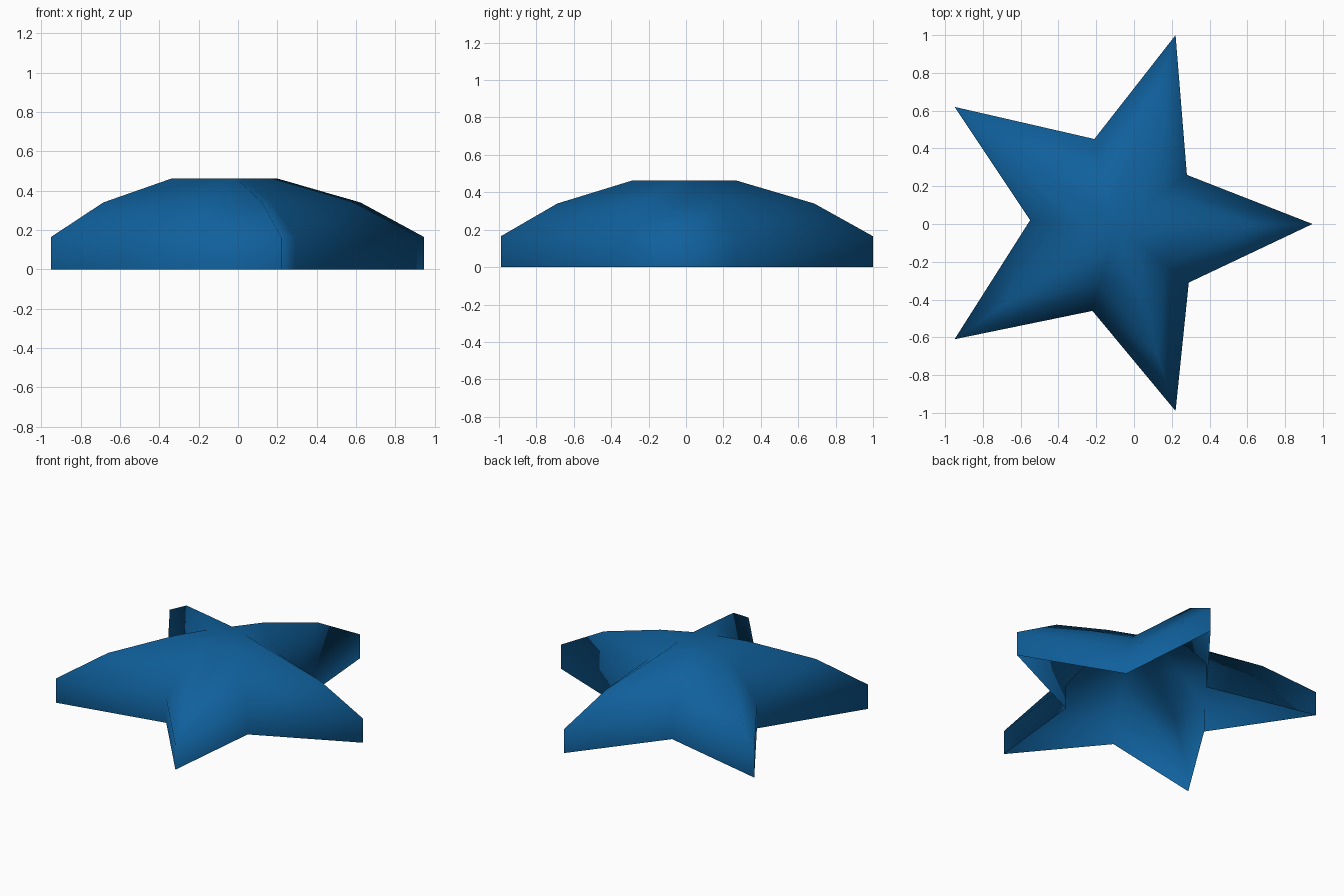
import bpy, bmesh

if "Cube" in bpy.data.objects:
    bpy.data.objects.remove(bpy.data.objects["Cube"])

# Five-pointed star outline: tips and notches, counter-clockwise
OUTLINE = [(0.945, 0.0), (0.28, 0.26), (0.22, 1.0), (-0.21, 0.45), (-0.95, 0.62),
           (-0.55, 0.02), (-0.95, -0.61), (-0.22, -0.46), (0.22, -0.99), (0.29, -0.31)]
# Height and scale of every ring, from the open bottom rim to the flat top
RINGS = [(0.0, 1.0), (0.165, 1.0), (0.34, 0.69), (0.462, 0.283)]
CENTRE = (-0.095, -0.015)

blue = bpy.data.materials.new("deep blue")
blue.diffuse_color = (0.005, 0.118, 0.335, 1)
blue.use_nodes = True
blue.node_tree.nodes["Principled BSDF"].inputs["Base Color"].default_value = blue.diffuse_color

# Star shell: stacked rings, closed at the top and hollow below
bm = bmesh.new()
rings = []
for z, s in RINGS:
    rings.append([bm.verts.new((CENTRE[0] + (x - CENTRE[0]) * s,
                                CENTRE[1] + (y - CENTRE[1]) * s, z))
                  for x, y in OUTLINE])
n = len(OUTLINE)
for low, high in zip(rings, rings[1:]):
    for i in range(n):
        j = (i + 1) % n
        bm.faces.new((low[i], low[j], high[j], high[i]))

# Top cap
top = bm.verts.new((*CENTRE, RINGS[-1][0]))
for i in range(n):
    bm.faces.new((rings[-1][i], rings[-1][(i + 1) % n], top))

for f in bm.faces:
    f.smooth = True
mesh = bpy.data.meshes.new("star_shell")
bm.to_mesh(mesh)
bm.free()
mesh.materials.append(blue)
star = bpy.data.objects.new("star_shell", mesh)
bpy.context.collection.objects.link(star)
